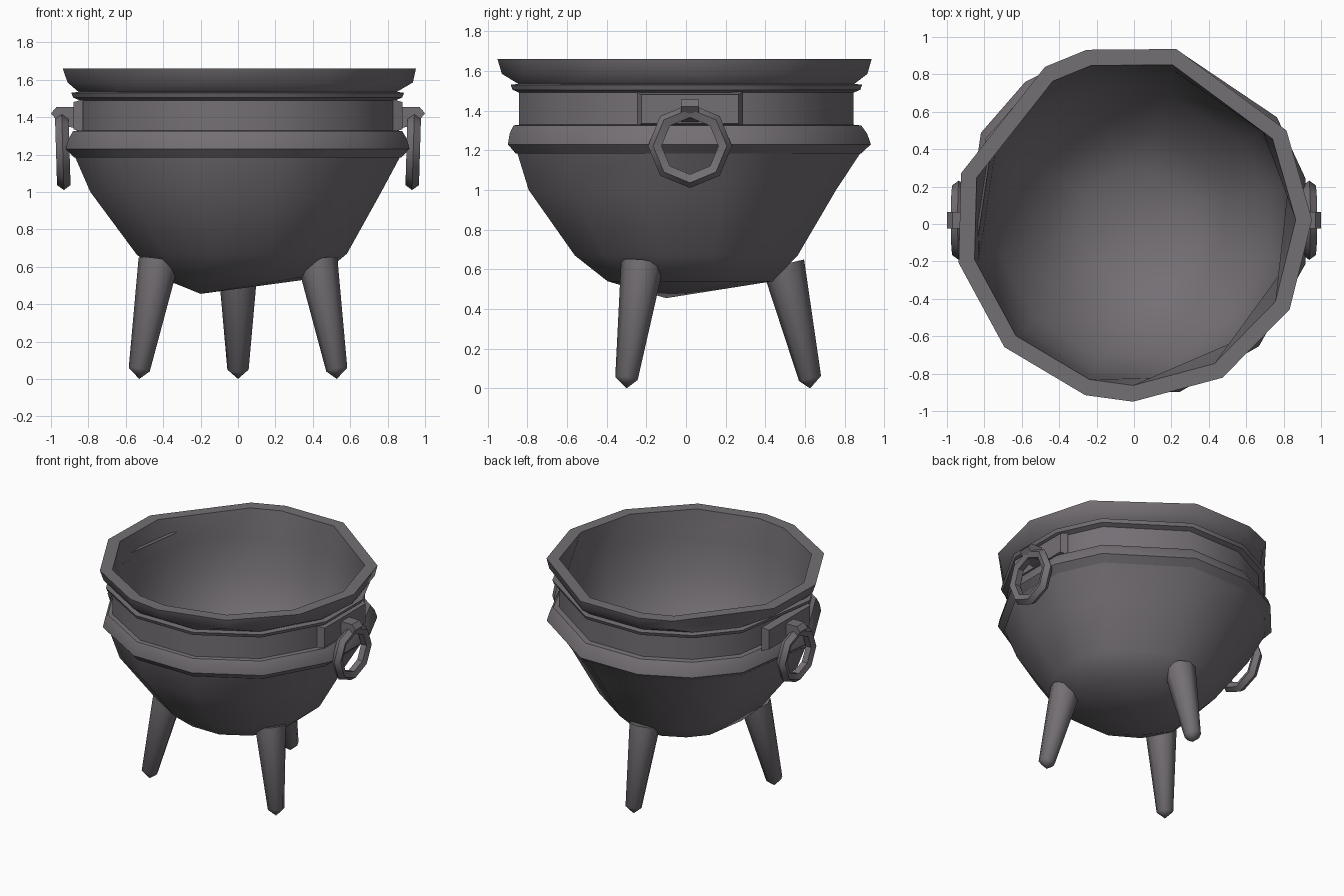
import bpy, bmesh
from math import radians, sin, cos, pi
from mathutils import Vector

cube = bpy.data.objects.get("Cube")
if cube:
    bpy.data.objects.remove(cube)

iron = bpy.data.materials.new("dark iron")
iron.use_nodes = True
COLOUR = (0.175, 0.16, 0.175, 1)
iron.diffuse_color = COLOUR
iron.node_tree.nodes["Principled BSDF"].inputs["Base Color"].default_value = COLOUR

# Corner directions of the unevenly hammered body and rim
BODY = [14, 36, 76, 105, 128, 150, 193, 224, 255, 285, 315, 346]
RIM = [1, 31, 76, 105, 119.5, 164, 193, 224, 254.5, 270, 300, 331]


def finish(name, bm, angle, recalc=True):
    """Turn a bmesh into a shaded, coloured object."""
    if recalc:
        bmesh.ops.recalc_face_normals(bm, faces=bm.faces)
    mesh = bpy.data.meshes.new(name)
    bm.to_mesh(mesh)
    bm.free()
    mesh.materials.append(iron)
    obj = bpy.data.objects.new(name, mesh)
    bpy.context.collection.objects.link(obj)
    bpy.ops.object.select_all(action='DESELECT')
    obj.select_set(True)
    bpy.context.view_layer.objects.active = obj
    bpy.ops.object.shade_smooth_by_angle(angle=radians(angle))
    return obj


def skin(bm, rings, closed=False):
    """Join rings of vertices with faces."""
    pairs = list(zip(rings, rings[1:]))
    if closed:
        pairs.append((rings[-1], rings[0]))
    for low, high in pairs:
        for i in range(len(low)):
            j = (i + 1) % len(low)
            bm.faces.new((low[i], low[j], high[j], high[i]))


def lathe(name, profile, angle):
    """Rings of (radius, z, centre x, centre y); a zero radius closes the end."""
    bm = bmesh.new()
    rings = []
    for r, z, cx, cy in profile:
        angles = RIM if z > 1.56 else BODY
        rings.append([bm.verts.new((cx + r * cos(radians(a)), cy + r * sin(radians(a)), z))
                      for a in angles])
    skin(bm, rings)
    bmesh.ops.remove_doubles(bm, verts=bm.verts, dist=0.0001)
    return finish(name, bm, angle, recalc=False)


# Bowl with an off-centre lowest point
lathe("bowl", [(0, 0.455, -0.2, -0.1), (0.43, 0.54, 0.01, 0.02), (0.58, 0.67, 0.02, 0),
               (0.8, 1.0, -0.01, -0.02), (0.9, 1.2, 0, 0.015)], 50)

# Raised belt around the shoulder
lathe("shoulder_belt", [(0.90, 1.185, 0, 0.01), (0.945, 1.23, 0, 0.015), (0.93, 1.285, 0, 0.01),
                        (0.905, 1.325, 0, 0.005), (0.86, 1.33, 0, 0)], 38)

# Neck, the thin lip above it and the heavy rim
lathe("neck_and_rim", [(0.87, 1.31, 0, 0), (0.87, 1.49, 0, 0), (0.905, 1.505, 0, 0),
                       (0.915, 1.53, 0, 0), (0.875, 1.535, 0, 0), (0.935, 1.585, 0, 0.007),
                       (0.957, 1.66, -0.005, 0.007), (0.87, 1.66, -0.005, 0.007)], 38)

# Round inside wall
lathe("inner_wall", [(0.87, 1.66, -0.005, 0.007), (0.85, 1.45, 0, 0), (0.82, 1.2, 0, 0),
                     (0.73, 0.99, 0, 0), (0.5, 0.69, 0, 0), (0.29, 0.575, 0, 0),
                     (0, 0.535, 0, 0)], 50)


# Three splayed, tapering legs with pointed feet
def leg(name, top, foot, n=8):
    top, foot = Vector(top), Vector(foot)
    axis = (foot - top).normalized()
    side = axis.cross(Vector((0, 1, 0))).normalized()
    other = axis.cross(side)
    bm = bmesh.new()
    turns = [2 * pi * i / n for i in range(n)]
    rings = [[bm.verts.new(c + r * (side * cos(t) + other * sin(t))) for t in turns]
             for c, r in ((top, 0.108), (foot, 0.057))]
    skin(bm, rings)
    bm.faces.new(rings[0])
    tip = bm.verts.new((foot.x, foot.y, 0))
    for i in range(n):
        bm.faces.new((rings[1][i], rings[1][(i + 1) % n], tip))
    finish(name, bm, 48)


leg("front_left_leg", (0.425, -0.22, 0.63), (0.528, -0.3, 0.05))
leg("front_right_leg", (-0.425, -0.22, 0.63), (-0.528, -0.3, 0.05))
leg("back_leg", (0, 0.49, 0.625), (0, 0.625, 0.05))


def slab(name, outline, y0, y1, bevel=0.0):
    """Extrude an xz outline along y; bevel narrows its outer points."""
    bm = bmesh.new()
    inner_x = min(x for x, z in outline)
    rings = []
    for y, sign in ((y0, 1), (y1, -1)):
        rings.append([bm.verts.new((x, y + sign * (bevel if x > inner_x else 0), z))
                      for x, z in outline])
    skin(bm, rings)
    bm.faces.new(rings[0])
    bm.faces.new(rings[1])
    return finish(name, bm, 20)


# Ring handle, hanging in the yz plane
def ring(name, x, y, z, major, minor, n=8, m=5):
    bm = bmesh.new()
    rows = []
    for i in range(n):
        a = 2 * pi * i / n
        row = []
        for k in range(m):
            b = 2 * pi * k / m
            r = major + minor * cos(b)
            lean = 0.03 * r * sin(a)
            row.append(bm.verts.new((x + lean + minor * sin(b), y + r * cos(a), z + r * sin(a))))
        rows.append(row)
    skin(bm, rows, closed=True)
    return finish(name, bm, 40)


# Handle fittings, turned half round for the other side
plate_outline = [(0.83, 1.32), (0.88, 1.335), (0.88, 1.48), (0.83, 1.495)]
bracket_outline = [(0.87, 1.34), (0.95, 1.36), (1.0, 1.42), (0.97, 1.455), (0.87, 1.455)]
for side, turn, y in (("left", 0, 0.02), ("right", pi, -0.02)):
    parts = [
        slab(side + "_handle_plate", plate_outline, y - 0.265, y + 0.265, 0.02),
        slab(side + "_handle_bracket", bracket_outline, y - 0.045, y + 0.045),
        ring(side + "_ring_handle", 0.937, y, 1.222, 0.174, 0.038),
    ]
    for part in parts:
        part.rotation_euler.z = turn
